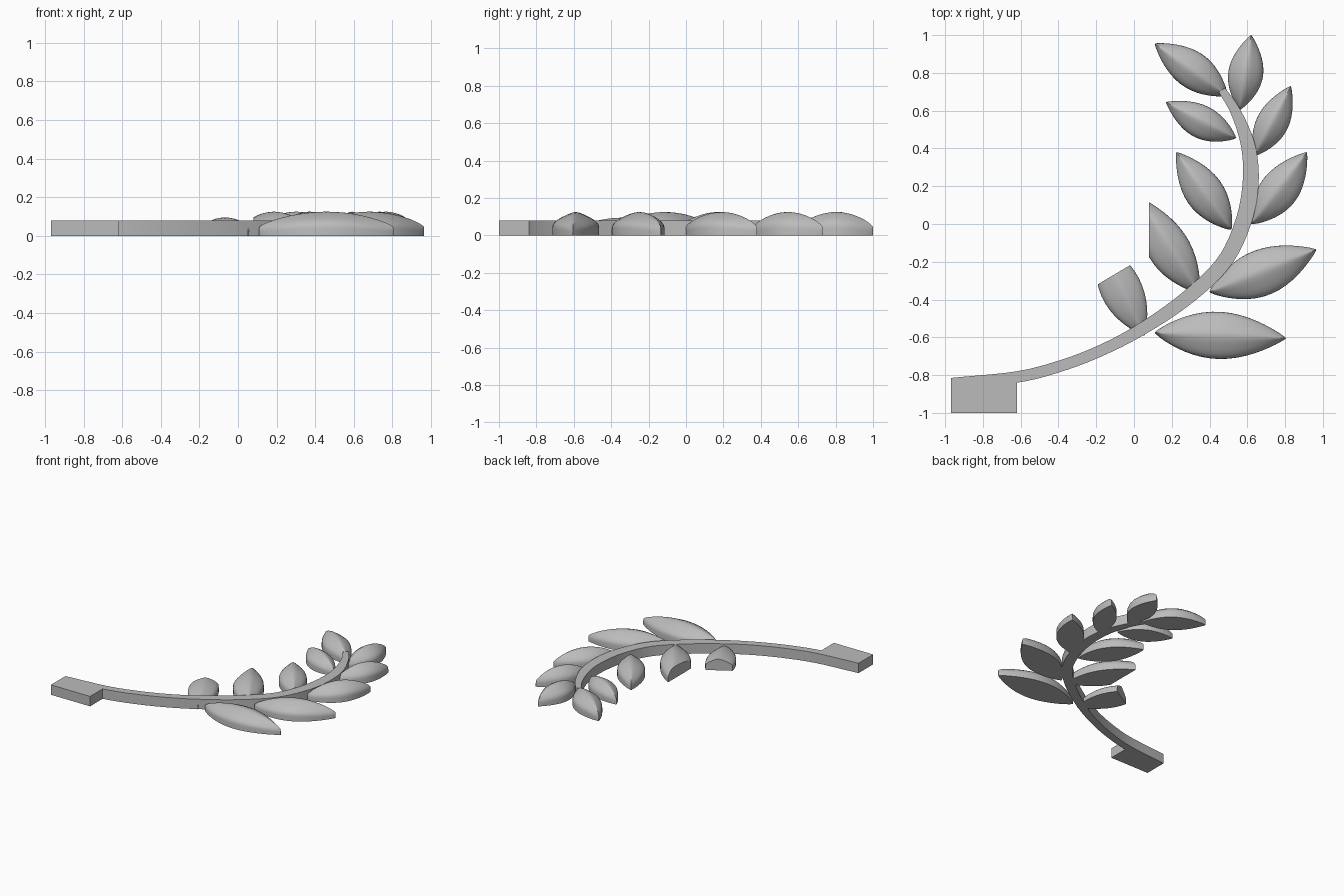
import bpy, bmesh, math
from mathutils import Vector

cube = bpy.data.objects.get("Cube")
if cube:
    bpy.data.objects.remove(cube, do_unlink=True)

GREY = (0.5, 0.5, 0.5, 1)
mat = bpy.data.materials.new("plain grey")
mat.use_nodes = True
mat.diffuse_color = GREY
mat.node_tree.nodes["Principled BSDF"].inputs["Base Color"].default_value = GREY


def finish(name, bm, smooth=40):
    bmesh.ops.remove_doubles(bm, verts=bm.verts[:], dist=0.0005)
    bmesh.ops.recalc_face_normals(bm, faces=bm.faces[:])
    mesh = bpy.data.meshes.new(name)
    bm.to_mesh(mesh)
    bm.free()
    mesh.materials.append(mat)
    ob = bpy.data.objects.new(name, mesh)
    bpy.context.collection.objects.link(ob)
    bpy.ops.object.select_all(action='DESELECT')
    ob.select_set(True)
    bpy.context.view_layer.objects.active = ob
    bpy.ops.object.shade_smooth_by_angle(angle=math.radians(smooth))


def loft(rings):
    """Skin closed rings of points and cap both ends."""
    bm = bmesh.new()
    loops = [[bm.verts.new(p) for p in ring] for ring in rings]
    for a, b in zip(loops, loops[1:]):
        for i in range(len(a)):
            j = (i + 1) % len(a)
            bm.faces.new((a[i], a[j], b[j], b[i]))
    bm.faces.new(loops[0])
    bm.faces.new(loops[-1])
    return bm


def smooth_path(pts, steps=6):
    """Catmull-Rom samples through the points."""
    pts = [Vector(p) for p in pts]
    ext = [2 * pts[0] - pts[1]] + pts + [2 * pts[-1] - pts[-2]]
    out = []
    for a, b, c, d in zip(ext, ext[1:], ext[2:], ext[3:]):
        for s in range(steps):
            t = s / steps
            out.append(0.5 * (2 * b + (c - a) * t + (2 * a - 5 * b + 4 * c - d) * t * t
                              + (3 * b - a - 3 * c + d) * t ** 3))
    return out + [pts[-1]]


# Stem: centre line x, y and width
STEM_TOP = 0.08
path = smooth_path([
    (-.97, -.845, .06), (-.62, -.81, .06), (-.39, -.752, .06), (-.18, -.672, .06),
    (.03, -.563, .065), (.27, -.40, .075), (.47, -.21, .08), (.575, 0, .085),
    (.617, .21, .085), (.605, .41, .075), (.54, .59, .055), (.465, .71, .04)])
rings = []
for i, p in enumerate(path):
    d = path[min(i + 1, len(path) - 1)] - path[max(i - 1, 0)]
    n = Vector((-d.y, d.x)).normalized() * p.z / 2
    if i == 0:
        n = Vector((0, p.z / 2))
    l, r = p.xy + n, p.xy - n
    rings.append([(*l, 0), (*l, STEM_TOP), (*r, STEM_TOP), (*r, 0)])
finish("stem", loft(rings))

# Foot block under the start of the stem
bm = bmesh.new()
bmesh.ops.create_cube(bm, size=1)
for v in bm.verts:
    v.co = Vector((-.795 + .35 * v.co.x, -.91 + .18 * v.co.y, (v.co.z + .5) * STEM_TOP))
finish("stem_foot", bm)

# Half cross-section of a leaf: fraction of width, height
HALF = [(1, 0), (1, .04), (.98, .055), (.92, .068), (.8, .082), (.6, .097), (.35, .112), (.15, .122)]
STATIONS = 22


def leaf(name, base, tip, left, right, height=.125, cut=None):
    """Domed leaf; left and right are half widths looking from base to tip."""
    base, tip = Vector(base), Vector(tip)
    axis = tip - base
    n = Vector((-axis.y, axis.x)).normalized()
    rings = []
    for i in range(STATIONS + 1):
        t = (1 - math.cos(math.pi * i / STATIONS)) / 2
        c = base + axis * t
        w = math.sin(math.pi * t ** .95) ** .85 if 0 < i < STATIONS else .004
        rise = (.35 + .65 * math.sin(math.pi * t) ** .7) * height / .125
        ring = [(*(c + n * left * w * f), z * rise) for f, z in HALF]
        ring.append((*c, .125 * rise))
        ring += [(*(c - n * right * w * f), z * rise) for f, z in reversed(HALF)]
        rings.append(ring)
    bm = loft(rings)
    if cut:
        co, no = cut
        res = bmesh.ops.bisect_plane(bm, geom=bm.verts[:] + bm.edges[:] + bm.faces[:],
                                     plane_co=(*co, 0), plane_no=(*no, 0), clear_outer=True)
        edges = [e for e in res["geom_cut"] if isinstance(e, bmesh.types.BMEdge)]
        bmesh.ops.contextual_create(bm, geom=edges)
    finish(name, bm)


# Inner leaves, from the foot upwards; the lowest two are cut off
leaf("inner_leaf_1", (.055, -.59), (-.19, -.08), .115, .105, .095,
     cut=((-.095, -.262), (-.51, .86)))
leaf("inner_leaf_2", (.345, -.365), (.03, .14), .125, .1, cut=((.08, 0), (-1, 0)))
leaf("inner_leaf_3", (.515, -.03), (.225, .38), .105, .1)
leaf("inner_leaf_4", (.54, .455), (.17, .645), .095, .08, .115)
leaf("inner_leaf_5", (.495, .68), (.11, .955), .095, .1)

# Outer leaves, from the foot upwards
leaf("outer_leaf_1", (.11, -.575), (.805, -.605), .125, .125)
leaf("outer_leaf_2", (.4, -.36), (.965, -.135), .115, .13)
leaf("outer_leaf_3", (.62, 0), (.915, .38), .095, .11)
leaf("outer_leaf_4", (.635, .36), (.83, .73), .08, .09)
leaf("outer_leaf_5", (.56, .605), (.62, 1.0), .09, .095)
